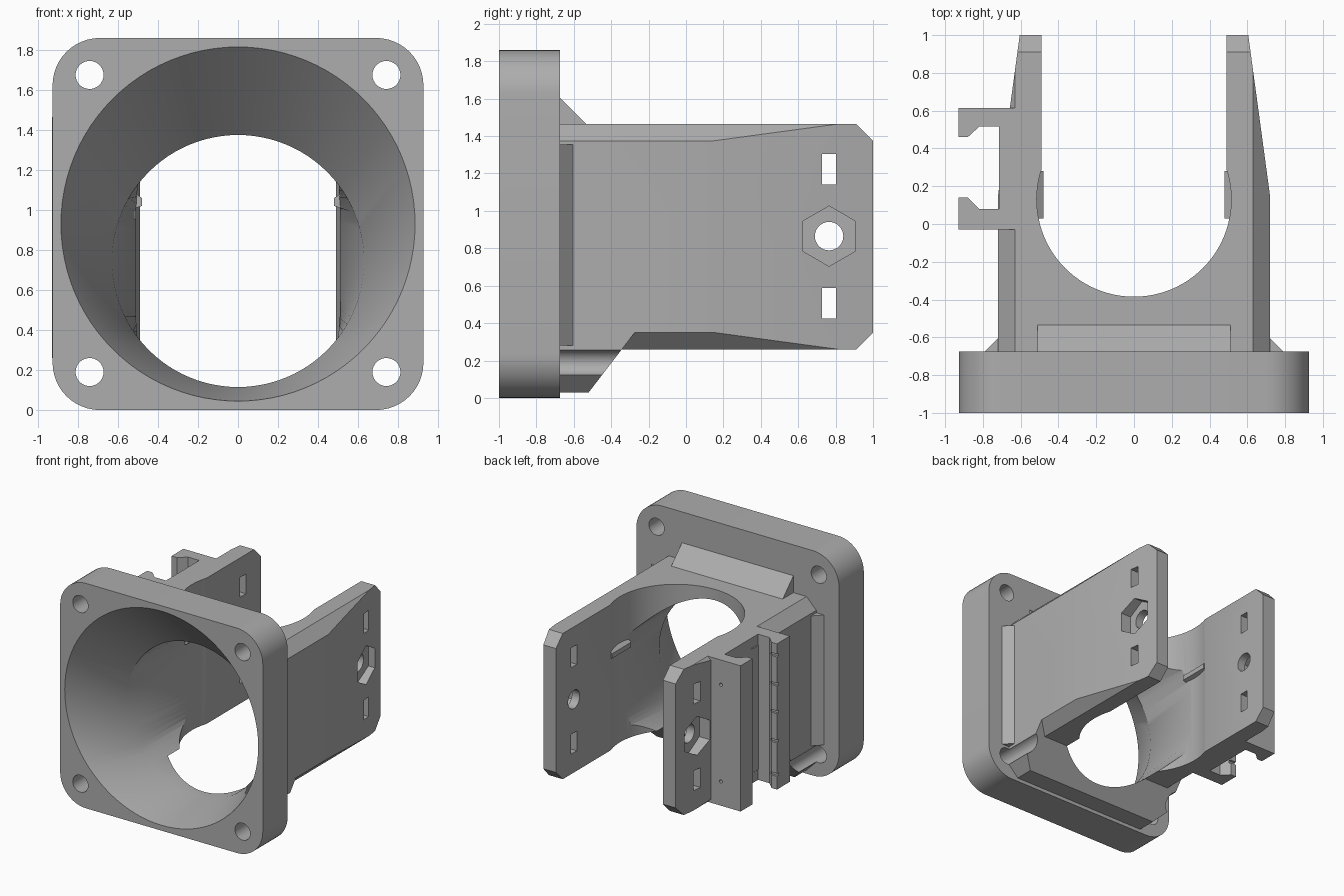
import bpy, bmesh, math
from mathutils import Vector

if "Cube" in bpy.data.objects:
    bpy.data.objects.remove(bpy.data.objects["Cube"])

grey = bpy.data.materials.new("plain grey")
grey.use_nodes = True
colour = (0.42, 0.42, 0.42, 1)
grey.diffuse_color = colour
grey.node_tree.nodes["Principled BSDF"].inputs["Base Color"].default_value = colour


def loft(name, rings):
    """Closed solid through rings that share one point count."""
    bm = bmesh.new()
    loops = [[bm.verts.new(p) for p in ring] for ring in rings]
    for a, b in zip(loops, loops[1:]):
        for i in range(len(a)):
            j = (i + 1) % len(a)
            bm.faces.new((a[i], a[j], b[j], b[i]))
    bm.faces.new(loops[0])
    bm.faces.new(loops[-1])
    bmesh.ops.recalc_face_normals(bm, faces=bm.faces)
    mesh = bpy.data.meshes.new(name)
    bm.to_mesh(mesh)
    bm.free()
    mesh.materials.append(grey)
    ob = bpy.data.objects.new(name, mesh)
    bpy.context.collection.objects.link(ob)
    return ob


def prism(name, axis, points, lo, hi):
    """Extrude a flat outline along an axis (remaining axes in x, y, z order)."""
    def place(p, d):
        q = list(p)
        q.insert("xyz".index(axis), d)
        return Vector(q)
    return loft(name, [[place(p, d) for p in points] for d in (lo, hi)])


def rect(a0, b0, a1, b1):
    return [(a0, b0), (a1, b0), (a1, b1), (a0, b1)]


def circle(a, b, r, n=32, turn=0.0):
    return [(a + r * math.cos(turn + math.tau * i / n),
             b + r * math.sin(turn + math.tau * i / n)) for i in range(n)]


def mirrored(half):
    """Complete an outline given by its +x half."""
    return half + [(-x, v) for x, v in reversed(half)]


def combine(target, tool, operation):
    mod = target.modifiers.new("combine", "BOOLEAN")
    mod.operation, mod.solver, mod.object = operation, "EXACT", tool
    bpy.ops.object.select_all(action="DESELECT")
    bpy.context.view_layer.objects.active = target
    target.select_set(True)
    bpy.ops.object.modifier_apply(modifier=mod.name)
    bpy.data.objects.remove(tool)


LOW, HIGH, WIDE, BEV = 0.26, 1.465, 0.72, 0.09

# Square flange with rounded corners
outline = []
for k, (sx, sz) in enumerate([(1, 1), (-1, 1), (-1, -1), (1, -1)]):
    for i in range(13):
        t = math.pi / 2 * (k + i / 12)
        outline.append((sx * 0.69 + 0.237 * math.cos(t), 0.93 + sz * 0.693 + 0.237 * math.sin(t)))
mount = prism("fan_mount", "y", outline, -1, -0.675)

# Duct shell and both tapering arms
shell = prism("shell", "z", mirrored([(WIDE, -0.75), (WIDE, 0.15), (0.605, 1)]), LOW, HIGH)
edge = WIDE - BEV
combine(shell, prism("bevel_limits", "y", mirrored(
    [(edge, LOW), (WIDE, LOW + BEV), (WIDE, HIGH - BEV), (edge, HIGH)]), -0.9, 1.2), "INTERSECT")
combine(shell, prism("end_limits", "x", [
    (-0.9, LOW), (1 - BEV, LOW), (1, LOW + BEV), (1, HIGH - BEV), (1 - BEV, HIGH), (-0.9, HIGH)],
    -1, 1), "INTERSECT")

# Chin under the duct with a sloping rear end
chin = prism("chin", "y", mirrored([(edge, 0.03), (WIDE, 0.12), (WIDE, 0.8)]), -0.75, -0.1)
combine(chin, prism("chin_limits", "x", [
    (-0.9, 0), (-0.543, 0), (-0.2, 0.446), (-0.2, 0.9), (-0.9, 0.9)], -1, 1), "INTERSECT")
combine(shell, chin, "UNION")

# Hooked rail on the right arm
rail = prism("rail", "z", [
    (-0.55, -0.03), (-0.93, -0.03), (-0.93, 0.14), (-0.88, 0.14), (-0.82, 0.08), (-0.715, 0.08),
    (-0.715, 0.515), (-0.82, 0.515), (-0.88, 0.46), (-0.93, 0.46), (-0.93, 0.615), (-0.55, 0.615)],
    LOW, HIGH)
for part in (0.1, 0.33, 0.53, 0.72, 0.92):
    z = LOW + part * (HIGH - LOW)
    combine(rail, prism("rail_notch", "z", rect(-0.95, 0.122, -0.87, 0.16), z - 0.012, z + 0.012),
            "DIFFERENCE")
for z in (0.46, 1.26):
    combine(rail, prism("pin_hole", "y", circle(-0.75, z, 0.014, 12), 0.4, 0.7), "DIFFERENCE")
combine(shell, rail, "UNION")
combine(mount, shell, "UNION")

# Reinforcing wedges behind the flange
combine(mount, prism("top_wedge", "x", [
    (-0.75, 1.4), (-0.75, 1.68), (-0.535, HIGH), (-0.535, 1.4)], -0.51, 0.51), "UNION")
for s in (-1, 1):
    combine(mount, prism("side_wedge", "z", [
        (s * 0.65, -0.75), (s * 0.865, -0.75), (s * WIDE, -0.605), (s * 0.65, -0.605)],
        0.28, 1.355), "UNION")


# Funnel opening that narrows toward the arms
def ring(y, zc, r, limit=2):
    return [(max(-limit, min(limit, x)), y, z) for x, z in circle(0, zc, r, 96)]


combine(mount, loft("funnel", [
    ring(-1.1, 0.971, 0.942), ring(-0.55, 0.745, 0.63), ring(0.15, 0.745, 0.63, 0.5)]), "DIFFERENCE")

# Round well and straight gap between the arms
combine(mount, prism("well", "z", circle(0, 0.13, 0.515, 96), -0.1, 2), "DIFFERENCE")
combine(mount, prism("gap", "z", rect(-0.49, 0.13, 0.49, 1.2), -0.1, 2), "DIFFERENCE")

# Screw holes, arm slots and nut pockets
for s in (-1, 1):
    for z, depth in ((0.19, -0.3), (1.675, -0.6)):
        combine(mount, prism("screw_hole", "y", circle(s * 0.742, z, 0.07), -1.1, depth), "DIFFERENCE")
    lo, hi = sorted((s * 0.4, s * 0.7))
    combine(mount, prism("bolt_hole", "x", circle(0.765, 0.865, 0.076), lo, hi), "DIFFERENCE")
    for z in (0.425, 1.14):
        combine(mount, prism("slot", "x", rect(0.727, z, 0.802, z + 0.163), lo, hi), "DIFFERENCE")
    lo, hi = sorted((s * 0.56, s * 0.7))
    combine(mount, prism("nut_pocket", "x", circle(0.765, 0.865, 0.161, 6, math.pi / 2), lo, hi),
            "DIFFERENCE")
    # Small retaining ridge inside each arm
    combine(mount, prism("ridge", "y", [
        (s * 0.54, 1.0), (s * 0.48, 1.02), (s * 0.48, 1.06), (s * 0.54, 1.1)], 0.03, 0.28), "UNION")

bpy.ops.object.select_all(action="DESELECT")
mount.select_set(True)
bpy.context.view_layer.objects.active = mount
bpy.ops.object.shade_smooth_by_angle(angle=math.radians(25))
